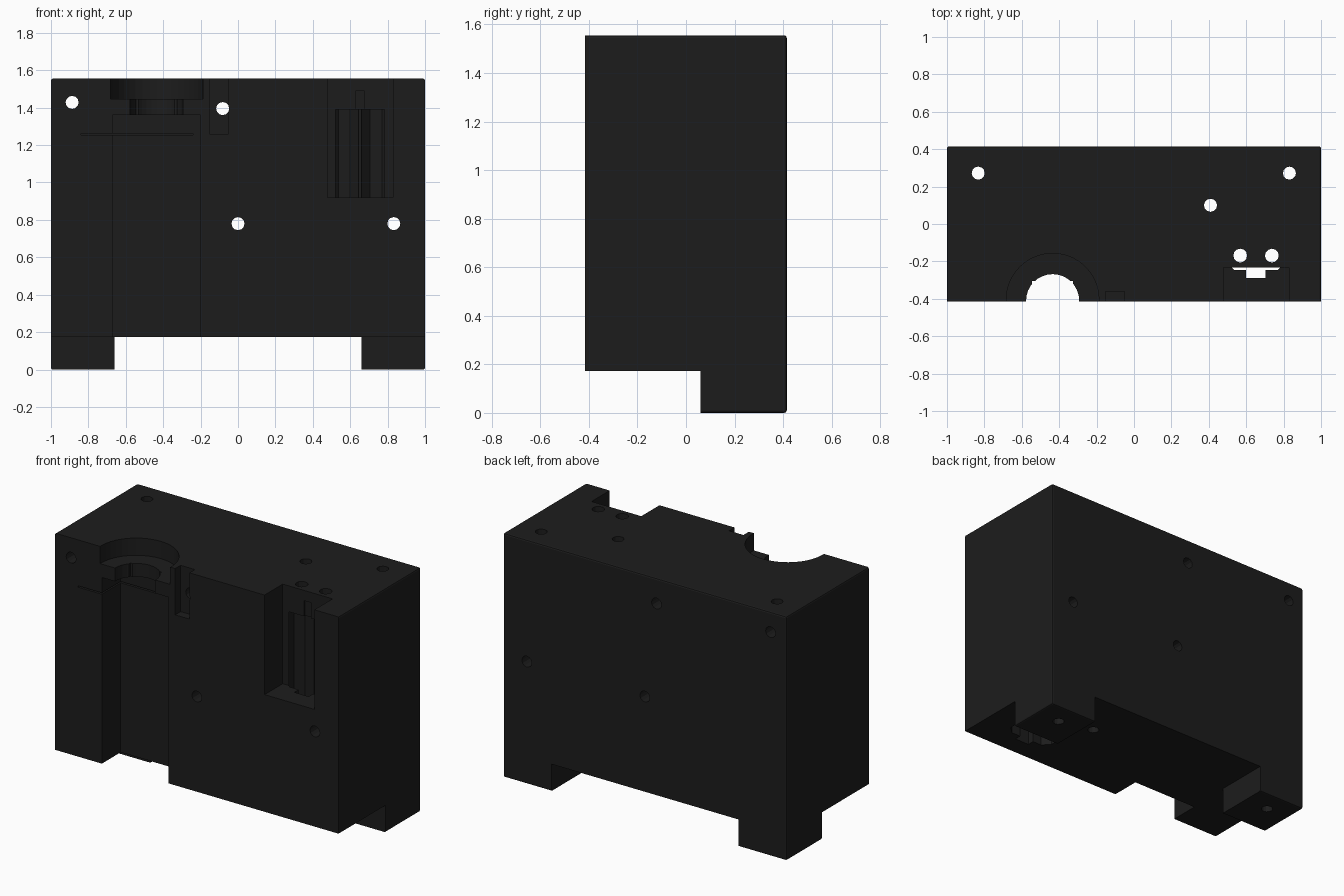
import bpy, bmesh
from math import pi
from mathutils import Matrix, Vector

if "Cube" in bpy.data.objects:
    bpy.data.objects.remove(bpy.data.objects["Cube"])

W, D, H, FOOT = 1.0, 0.415, 1.555, 0.173


def make_object(name, bm):
    mesh = bpy.data.meshes.new(name)
    bm.to_mesh(mesh)
    bm.free()
    ob = bpy.data.objects.new(name, mesh)
    bpy.context.collection.objects.link(ob)
    return ob


def box(x0, x1, y0, y1, z0, z1):
    bm = bmesh.new()
    centre = Vector(((x0 + x1) / 2, (y0 + y1) / 2, (z0 + z1) / 2))
    size = Matrix.Diagonal((x1 - x0, y1 - y0, z1 - z0, 1))
    bmesh.ops.create_cube(bm, size=1, matrix=Matrix.Translation(centre) @ size)
    return bm


def cylinder(centre, radius, length, sides=12, axis='Z', turn=0.0):
    bm = bmesh.new()
    rot = Matrix.Rotation(pi / 2, 4, 'X') if axis == 'Y' else Matrix.Identity(4)
    bmesh.ops.create_cone(bm, cap_ends=True, segments=sides, radius1=radius,
                          radius2=radius, depth=length,
                          matrix=Matrix.Translation(centre) @ rot @ Matrix.Rotation(turn, 4, 'Z'))
    return bm


def cut(bm):
    cutter = make_object("cutter", bm)
    cutter.hide_render = True
    mod = body.modifiers.new("cut", 'BOOLEAN')
    mod.operation = 'DIFFERENCE'
    mod.solver = 'EXACT'
    mod.object = cutter
    bpy.ops.object.modifier_apply(modifier=mod.name)
    bpy.data.objects.remove(cutter, do_unlink=True)


# Housing block, edges softened everywhere but around the flat front
block = box(-W, W, -D, D, 0, H)
soft = [e for e in block.edges if max(v.co.y for v in e.verts) > 0]
bmesh.ops.bevel(block, geom=soft, offset=0.01, segments=2, profile=0.5, affect='EDGES')
body = make_object("housing_half", block)
black = bpy.data.materials.new("black_plastic")
black.diffuse_color = (0.012, 0.012, 0.012, 1)
black.use_nodes = True
black.node_tree.nodes["Principled BSDF"].inputs["Base Color"].default_value = black.diffuse_color
body.data.materials.append(black)
bpy.context.view_layer.objects.active = body
body.select_set(True)

# Underside cut away to leave two rear feet
cut(box(-0.66, 0.66, -0.6, 0.6, -0.2, FOOT))
cut(box(-1.2, 1.2, -0.6, 0.06, -0.2, FOOT))

# Tall channel with stepped round seat above, and thin slit
cut(box(-0.67, -0.2, -0.6, -0.225, 0.1, 1.36))
cut(cylinder((-0.435, -0.41, 1.4), 0.142, 0.2, 32))
cut(box(-0.545, -0.325, -0.6, -0.306, 1.3, 1.5))
cut(cylinder((-0.435, -0.405, 1.545), 0.248, 0.2, 40))
cut(box(-0.84, -0.24, -0.6, -0.2, 1.253, 1.262))

# Small cable notch at the top edge
cut(box(-0.153, -0.052, -0.6, -0.36, 1.26, 1.7))

# Connector pocket, twin-bore shaft beneath, pin holes above
cut(box(0.478, 0.829, -0.6, -0.232, 0.92, 1.7))
for x in (0.568, 0.737):
    cut(cylinder((x, -0.169, 0.745), 0.083, 1.29, 8, turn=pi / 8))
    cut(cylinder((x, -0.169, 1.5), 0.037, 0.4, 12))
cut(box(0.6, 0.702, -0.29, -0.15, 0.1, 1.39))
cut(box(0.627, 0.677, -0.3, -0.22, 1.3, 1.49))

# Screw holes through the thickness and the height
for x, z in ((-0.887, 1.428), (-0.082, 1.395), (0, 0.78), (0.833, 0.78)):
    cut(cylinder((x, 0, z), 0.035, 1.2, 12, 'Y'))
for x, y in ((-0.833, 0.272), (0.831, 0.272), (0.409, 0.1)):
    cut(cylinder((x, y, 0.8), 0.035, 2.2, 12))
